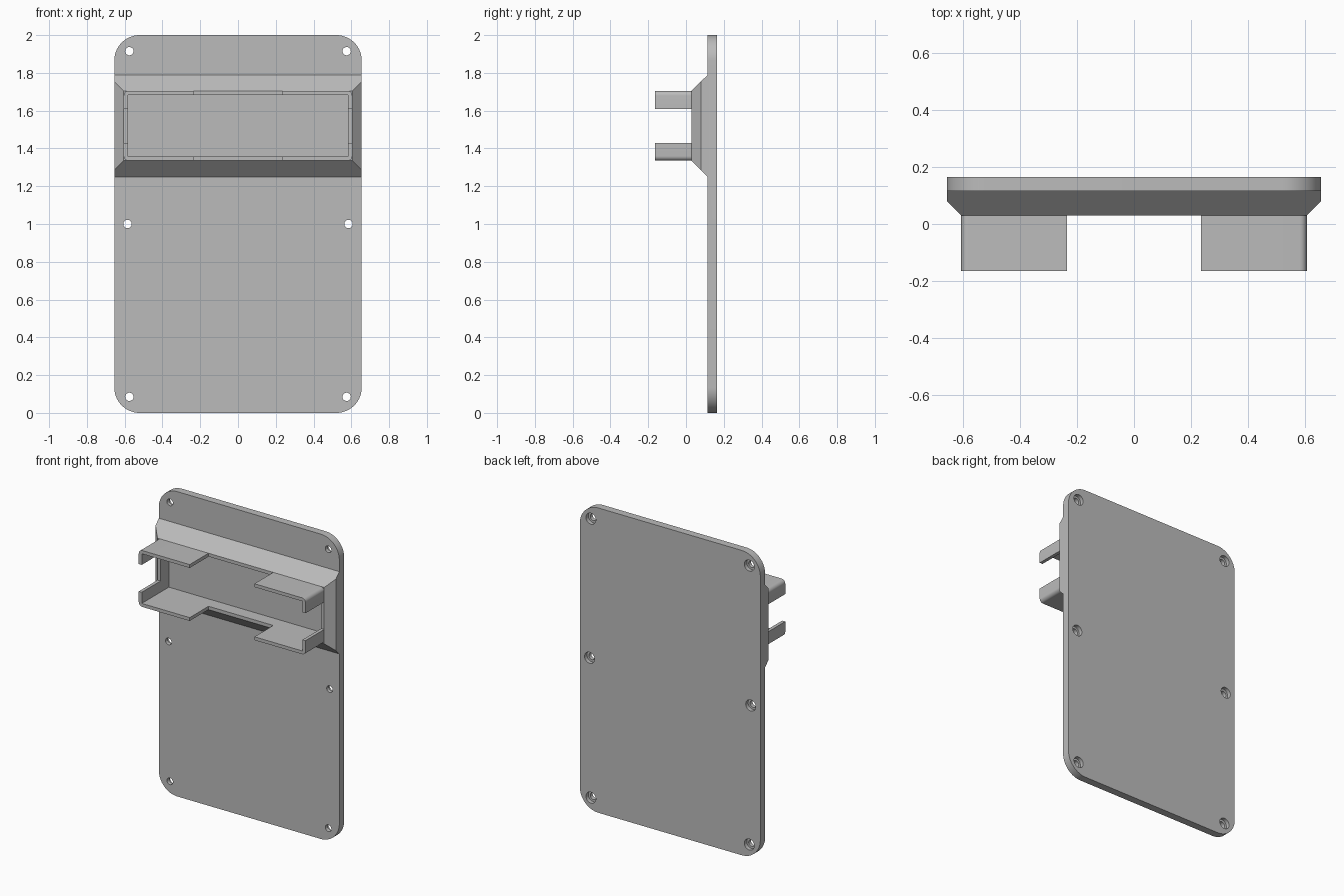
import bpy, bmesh, math
from mathutils import Vector

cube = bpy.data.objects.get("Cube")
if cube:
    bpy.data.objects.remove(cube, do_unlink=True)

grey = bpy.data.materials.new("light grey plastic")
grey.use_nodes = True
colour = (0.5, 0.5, 0.5, 1)
grey.diffuse_color = colour
grey.node_tree.nodes["Principled BSDF"].inputs["Base Color"].default_value = colour

PLATE_X, BACK, FACE, RIM, TIP = 0.655, 0.165, 0.115, 0.03, -0.165
RIM_X, RIM_Z0, RIM_Z1, WALL = 0.605, 1.335, 1.705, 0.022


def finish(bm, name):
    bmesh.ops.recalc_face_normals(bm, faces=bm.faces)
    mesh = bpy.data.meshes.new(name)
    bm.to_mesh(mesh)
    bm.free()
    mesh.materials.append(grey)
    obj = bpy.data.objects.new(name, mesh)
    bpy.context.collection.objects.link(obj)
    return obj


def outline(hx, z0, z1, r, steps):
    """Rounded rectangle in the xz plane."""
    pts = []
    corners = [(hx - r, z1 - r), (r - hx, z1 - r), (r - hx, z0 + r), (hx - r, z0 + r)]
    for i, (cx, cz) in enumerate(corners):
        for k in range(steps + 1):
            a = math.pi / 2 * (i + k / steps)
            pts.append((cx + r * math.cos(a), cz + r * math.sin(a)))
    return pts


def prism(name, pts, y0, y1):
    bm = bmesh.new()
    face = bm.faces.new([bm.verts.new((x, y0, z)) for x, z in pts])
    new = bmesh.ops.extrude_face_region(bm, geom=[face])["geom"]
    moved = [v for v in new if isinstance(v, bmesh.types.BMVert)]
    bmesh.ops.translate(bm, verts=moved, vec=(0, y1 - y0, 0))
    return finish(bm, name)


def box(name, hx, z0, z1, y0, y1):
    return prism(name, [(hx, z0), (hx, z1), (-hx, z1), (-hx, z0)], y0, y1)


def disc(name, x, z, r, y0, y1):
    ring = [math.tau * k / 32 for k in range(32)]
    return prism(name, [(x + r * math.cos(a), z + r * math.sin(a)) for a in ring], y0, y1)


def combine(target, tool, operation):
    mod = target.modifiers.new(operation, "BOOLEAN")
    mod.operation, mod.solver, mod.object = operation, "EXACT", tool
    bpy.context.view_layer.objects.active = target
    bpy.ops.object.modifier_apply(modifier=mod.name)
    bpy.data.objects.remove(tool, do_unlink=True)


# Flat back plate with rounded corners
plate = prism("mounting_plate", outline(PLATE_X, 0, 2, 0.135, 16), FACE, BACK)

# Raised bezel with sloping sides, trimmed flush with the plate edges
bm = bmesh.new()
loops = []
for y in (RIM, FACE + 0.005):
    d = y - RIM
    x, z0, z1 = RIM_X + d, RIM_Z0 - d, RIM_Z1 + d
    loops.append([bm.verts.new((px, y, pz)) for px, pz in ((x, z0), (x, z1), (-x, z1), (-x, z0))])
for loop in loops:
    bm.faces.new(loop)
for i in range(4):
    j = (i + 1) % 4
    bm.faces.new((loops[0][i], loops[0][j], loops[1][j], loops[1][i]))
for side in (1, -1):
    cut = bmesh.ops.bisect_plane(bm, geom=bm.verts[:] + bm.edges[:] + bm.faces[:],
                                 plane_co=(side * PLATE_X, 0, 0), plane_no=Vector((side, 0, 0)),
                                 clear_outer=True)["geom_cut"]
    bmesh.ops.holes_fill(bm, edges=[e for e in cut if isinstance(e, bmesh.types.BMEdge)])
bezel = finish(bm, "raised_bezel")
combine(plate, bezel, "UNION")

# Rectangular pocket in the bezel
inner = (RIM_X - WALL, RIM_Z0 + WALL, RIM_Z1 - WALL)
combine(plate, box("pocket_cutter", *inner, RIM - 0.1, FACE), "DIFFERENCE")

# Screw holes, counterbored from the back
for x, z in ((0.575, 1.915), (0.585, 1.0), (0.575, 0.085)):
    for side in (1, -1):
        combine(plate, disc("hole_cutter", side * x, z, 0.022, 0, 0.3), "DIFFERENCE")
        combine(plate, disc("counterbore_cutter", side * x, z, 0.036, 0.14, 0.3), "DIFFERENCE")

# Four corner clips: a rounded sleeve with its middle spans cut away
clips = prism("corner_clips", outline(RIM_X, RIM_Z0, RIM_Z1, 0.025, 8), TIP, RIM)
combine(clips, box("sleeve_cutter", *inner, TIP - 0.1, RIM + 0.1), "DIFFERENCE")
combine(clips, box("long_side_cutter", 0.235, 1.2, 1.8, TIP - 0.1, RIM + 0.1), "DIFFERENCE")
combine(clips, box("short_side_cutter", 0.8, 1.43, 1.61, TIP - 0.1, RIM + 0.1), "DIFFERENCE")

# Smooth the rounded corners, keep the edges crisp
for obj in (plate, clips):
    bpy.ops.object.select_all(action="DESELECT")
    obj.select_set(True)
    bpy.context.view_layer.objects.active = obj
    bpy.ops.object.shade_smooth_by_angle(angle=math.radians(30))
